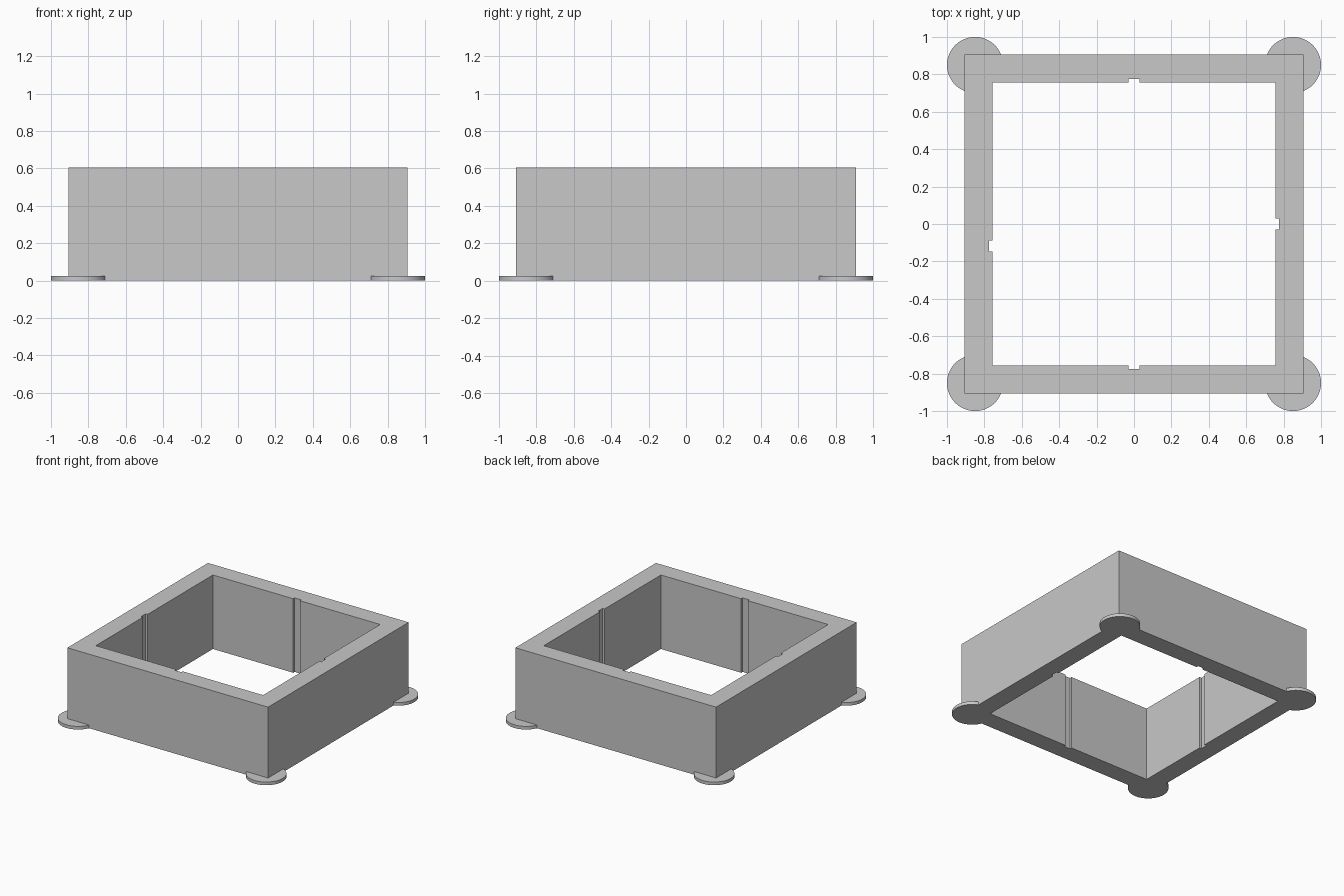
import bpy
import math

default = bpy.data.objects.get("Cube")
if default:
    bpy.data.objects.remove(default, do_unlink=True)

OUTER, INNER, HEIGHT = 0.907, 0.756, 0.605
FOOT_POS, FOOT_R, FOOT_H = 0.85, 0.15, 0.026
GROOVE_W, GROOVE_D = 0.06, 0.018

grey = bpy.data.materials.new("plain grey")
grey.use_nodes = True
colour = (0.58, 0.58, 0.58, 1)
grey.diffuse_color = colour
grey.node_tree.nodes["Principled BSDF"].inputs["Base Color"].default_value = colour


def box(name, x, y, z, sx, sy, sz):
    bpy.ops.mesh.primitive_cube_add(size=1, location=(x, y, z))
    ob = bpy.context.object
    ob.name = name
    ob.scale = (sx, sy, sz)
    bpy.ops.object.transform_apply(location=True, rotation=True, scale=True)
    ob.data.materials.append(grey)
    return ob


def combine(target, tool, operation):
    """Apply a boolean to the target and discard the tool."""
    mod = target.modifiers.new("combine", "BOOLEAN")
    mod.operation = operation
    mod.solver = "EXACT"
    mod.object = tool
    bpy.context.view_layer.objects.active = target
    bpy.ops.object.modifier_apply(modifier=mod.name)
    bpy.data.objects.remove(tool, do_unlink=True)


# Square block that becomes the frame
frame = box("square_frame", 0, 0, HEIGHT / 2, 2 * OUTER, 2 * OUTER, HEIGHT)

# Thin round pads under the corners
for sx in (-1, 1):
    for sy in (-1, 1):
        bpy.ops.mesh.primitive_cylinder_add(
            vertices=64, radius=FOOT_R, depth=FOOT_H,
            location=(sx * FOOT_POS, sy * FOOT_POS, FOOT_H / 2))
        pad = bpy.context.object
        pad.data.materials.append(grey)
        combine(frame, pad, "UNION")

# Square opening through the middle
opening = box("opening_cutter", 0, 0, HEIGHT / 2, 2 * INNER, 2 * INNER, 2 * HEIGHT)
combine(frame, opening, "DIFFERENCE")

# Vertical grooves in the inner walls; the one on the right wall sits off centre
for x, y in ((0, INNER), (0, -INNER), (INNER, 0), (-INNER, -0.117)):
    on_side = x != 0
    sx, sy = (2 * GROOVE_D, GROOVE_W) if on_side else (GROOVE_W, 2 * GROOVE_D)
    groove = box("groove_cutter", x, y, HEIGHT / 2, sx, sy, 2 * HEIGHT)
    combine(frame, groove, "DIFFERENCE")

# Smooth pad rims, sharp corners
bpy.ops.object.select_all(action="DESELECT")
frame.select_set(True)
bpy.context.view_layer.objects.active = frame
bpy.ops.object.shade_smooth_by_angle(angle=math.radians(30))
